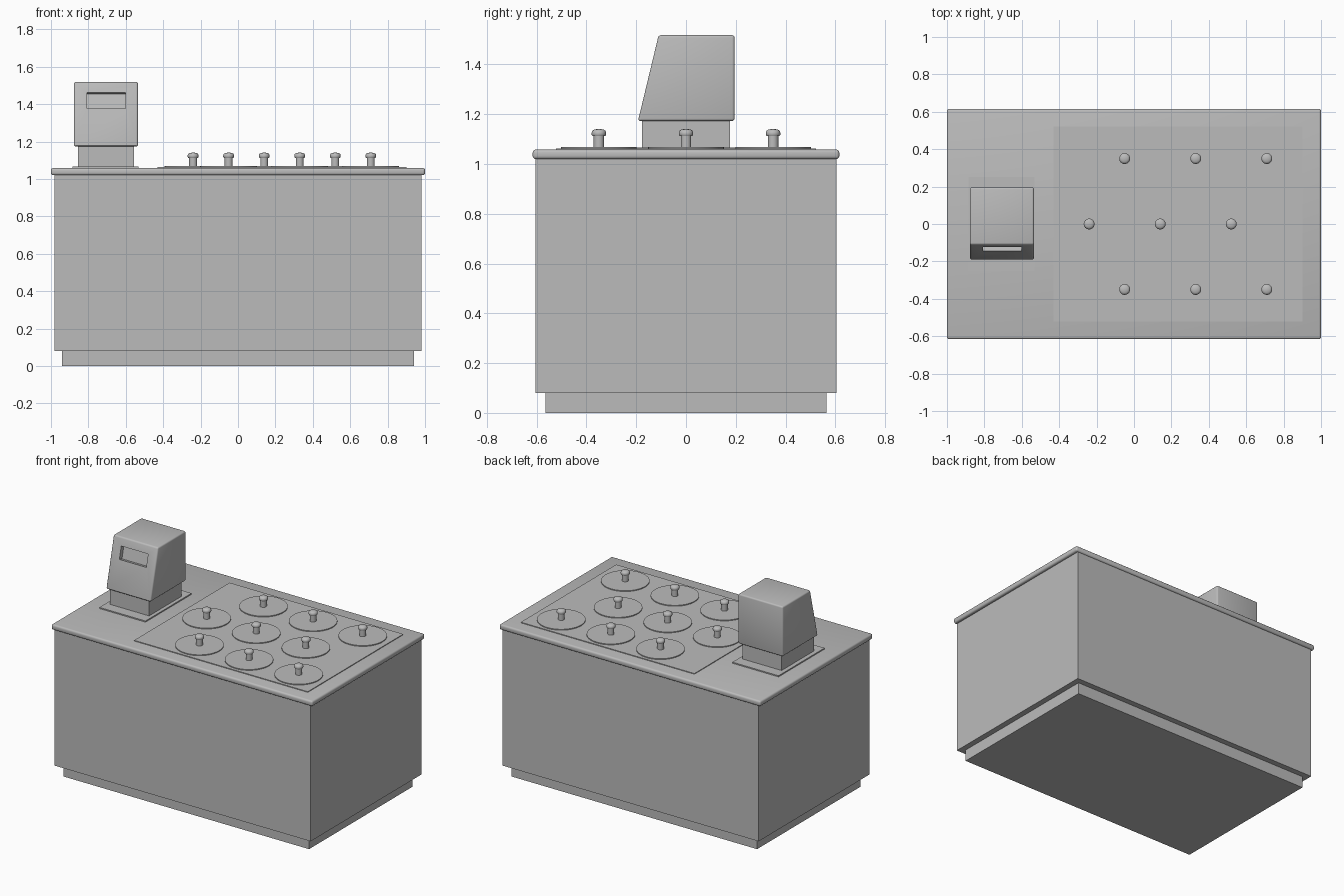
import bpy, bmesh, math
from mathutils import Vector

if "Cube" in bpy.data.objects:
    bpy.data.objects.remove(bpy.data.objects["Cube"])

grey = bpy.data.materials.new("plain grey")
grey.diffuse_color = (0.5, 0.5, 0.5, 1)
grey.use_nodes = True
grey.node_tree.nodes["Principled BSDF"].inputs["Base Color"].default_value = grey.diffuse_color


def finish(name, bm, angle=30):
    mesh = bpy.data.meshes.new(name)
    bmesh.ops.recalc_face_normals(bm, faces=bm.faces)
    bm.to_mesh(mesh)
    bm.free()
    mesh.materials.append(grey)
    ob = bpy.data.objects.new(name, mesh)
    bpy.context.collection.objects.link(ob)
    bpy.ops.object.select_all(action='DESELECT')
    ob.select_set(True)
    bpy.context.view_layer.objects.active = ob
    bpy.ops.object.shade_smooth_by_angle(angle=math.radians(angle))
    return ob


def prism(profile, x0, x1):
    """Extrude a (y, z) outline along x."""
    bm = bmesh.new()
    f = bm.faces.new([bm.verts.new((x0, y, z)) for y, z in profile])
    r = bmesh.ops.extrude_face_region(bm, geom=[f])
    for v in r["geom"]:
        if isinstance(v, bmesh.types.BMVert):
            v.co.x = x1
    bmesh.ops.recalc_face_normals(bm, faces=bm.faces)
    return bm


def round_edges(bm, width, segments=3):
    bmesh.ops.bevel(bm, geom=bm.edges[:], offset=width, segments=segments,
                    profile=0.5, affect='EDGES')


def box(name, x0, x1, y0, y1, z0, z1, bevel=0):
    bm = prism([(y0, z0), (y1, z0), (y1, z1), (y0, z1)], x0, x1)
    if bevel:
        round_edges(bm, bevel)
    return finish(name, bm)


def lathe(name, profile, steps=32):
    """Spin an (r, z) outline round the z axis."""
    bm = bmesh.new()
    vs = [bm.verts.new((r, 0, z)) for r, z in profile]
    es = [bm.edges.new(p) for p in zip(vs, vs[1:])]
    bmesh.ops.spin(bm, geom=vs + es, axis=(0, 0, 1), cent=(0, 0, 0),
                   steps=steps, angle=math.tau)
    bmesh.ops.remove_doubles(bm, verts=bm.verts, dist=1e-5)
    return finish(name, bm, 40)


# Cabinet
box("plinth", -0.94, 0.94, -0.565, 0.565, 0, 0.08)
box("cabinet_body", -0.98, 0.98, -0.605, 0.605, 0.08, 1.022)
box("countertop", -1, 1, -0.616, 0.616, 1.02, 1.058, 0.012)
box("lid_panel", -0.43, 0.90, -0.522, 0.522, 1.05, 1.063)

# Round lids with knobs, in three staggered rows
lid = lathe("lid", [(0, 1.055), (0.152, 1.055), (0.152, 1.069), (0, 1.069)], 48)
knob = lathe("knob", [(0, 1.06), (0.021, 1.06), (0.021, 1.112), (0.026, 1.113),
                      (0.029, 1.118), (0.029, 1.126), (0.026, 1.134),
                      (0.018, 1.139), (0, 1.141)], 24)
spots = [(x + shift, y) for y, shift in ((-0.35, 0), (0, -0.19), (0.35, 0))
         for x in (-0.05, 0.33, 0.71)]
for i, (x, y) in enumerate(spots):
    for part in (lid, knob):
        ob = part if i == 0 else part.copy()
        if i:
            bpy.context.collection.objects.link(ob)
        ob.location = (x, y, 0)

# Till unit base and neck
box("till_base_plate", -0.885, -0.532, -0.252, 0.252, 1.05, 1.066)
box("till_neck", -0.856, -0.557, -0.177, 0.177, 1.06, 1.18)

# Till head with sloping front
low, high = Vector((0, -0.193, 1.173)), Vector((0, -0.110, 1.518))
bm = prism([low.yz, (0.195, 1.173), (0.195, 1.518), high.yz], -0.877, -0.535)
round_edges(bm, 0.01)
bm.normal_update()

# Recessed display window in the sloping front
front = max(bm.faces, key=lambda f: -f.normal.y * f.calc_area())
normal, centre = front.normal.copy(), front.calc_center_median()
bmesh.ops.inset_individual(bm, faces=[front], thickness=0.05)
for v in front.verts:
    z = 1.462 if v.co.z > centre.z else 1.377
    v.co = (-0.602 if v.co.x > centre.x else -0.808,
            low.y + (high.y - low.y) * (z - low.z) / (high.z - low.z), z)
pocket = bmesh.ops.extrude_discrete_faces(bm, faces=[front])["faces"][0]
for v in pocket.verts:
    v.co -= normal * 0.03
finish("till_head", bm)
